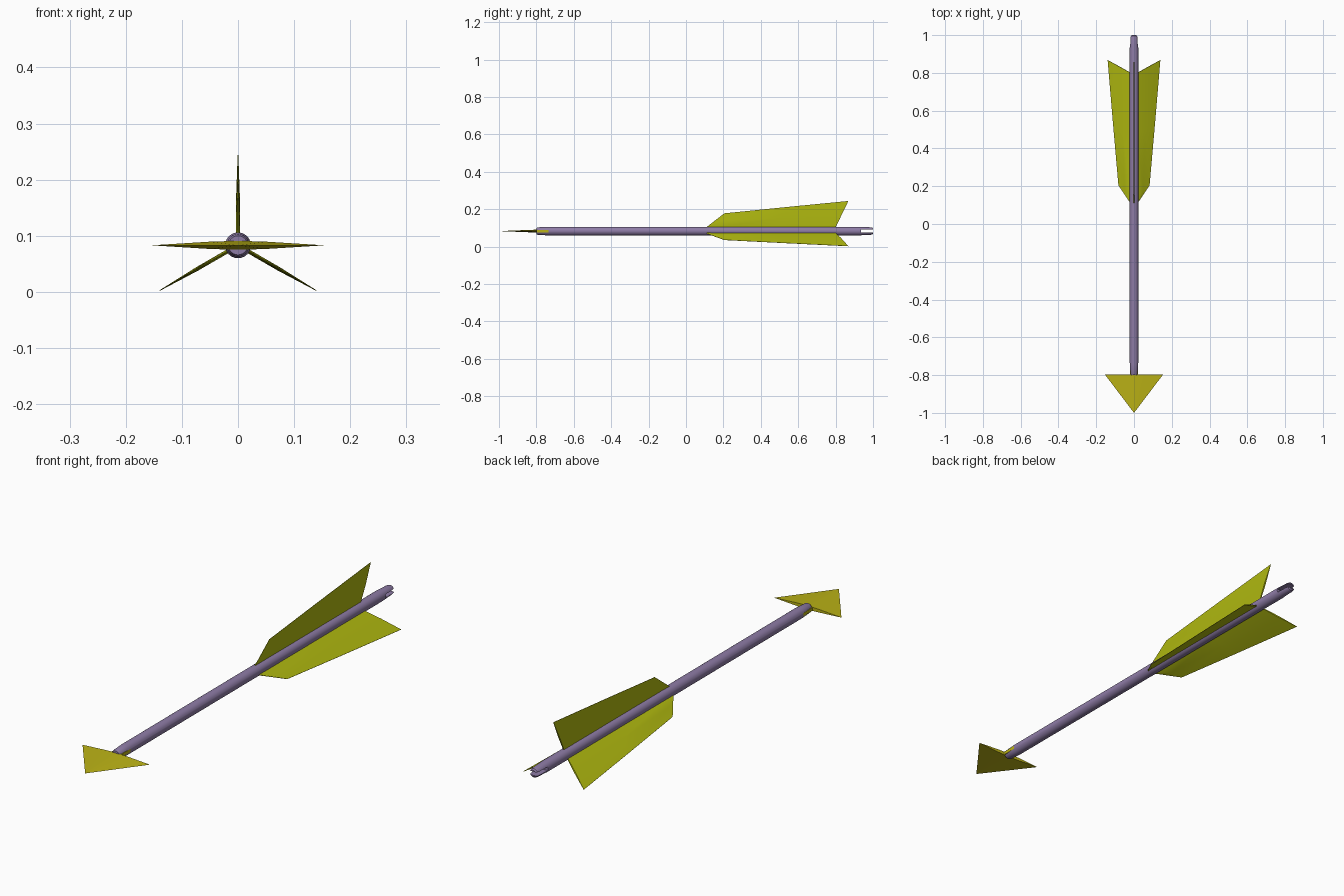
import bpy, bmesh, math
from mathutils import Matrix, Vector

if "Cube" in bpy.data.objects:
    bpy.data.objects.remove(bpy.data.objects["Cube"])

AXIS_Z = 0.083


def material(name, color):
    m = bpy.data.materials.new(name)
    m.diffuse_color = (*color, 1)
    m.use_nodes = True
    m.node_tree.nodes["Principled BSDF"].inputs["Base Color"].default_value = m.diffuse_color
    return m


def make_object(name, bm, mat=None):
    bmesh.ops.recalc_face_normals(bm, faces=bm.faces)
    mesh = bpy.data.meshes.new(name)
    bm.to_mesh(mesh)
    bm.free()
    ob = bpy.data.objects.new(name, mesh)
    bpy.context.collection.objects.link(ob)
    ob.location.z = AXIS_Z
    if mat:
        mesh.materials.append(mat)
    return ob


def smooth(ob, angle):
    bpy.ops.object.select_all(action='DESELECT')
    bpy.context.view_layer.objects.active = ob
    ob.select_set(True)
    bpy.ops.object.shade_smooth_by_angle(angle=math.radians(angle))


def loft(bm, rings, cap=True):
    """Bridge equal-length closed rings of points and cap both ends."""
    loops = [[bm.verts.new(p) for p in ring] for ring in rings]
    n = len(loops[0])
    for a, b in zip(loops, loops[1:]):
        for i in range(n):
            j = (i + 1) % n
            bm.faces.new((a[i], a[j], b[j], b[i]))
    bm.faces.new(loops[0])
    bm.faces.new(loops[-1])


purple = material("shaft_purple", (0.27, 0.20, 0.38))
green = material("feather_green", (0.43, 0.48, 0.005))
yellow = material("head_yellow", (0.50, 0.45, 0.008))

# Shaft: turned profile with rounded, slightly tapered ends
profile = [(-0.80, 0.017), (-0.793, 0.020), (-0.74, 0.023), (0.925, 0.023),
           (0.95, 0.0215), (0.985, 0.0205), (0.996, 0.018), (1.0, 0.013)]
SIDES = 24
bm = bmesh.new()
loft(bm, [[(r * math.cos(math.tau * i / SIDES), y, r * math.sin(math.tau * i / SIDES))
           for i in range(SIDES)] for y, r in profile])
shaft = make_object("shaft", bm, purple)

# String nock at the rear and socket slot at the front
for name, y0, y1, h in (("nock_cutter", 0.935, 1.05, 0.0075),
                        ("socket_cutter", -0.85, -0.735, 0.0065)):
    bm = bmesh.new()
    bmesh.ops.create_cube(bm, size=1)
    bmesh.ops.scale(bm, verts=bm.verts, vec=(0.1, y1 - y0, 2 * h))
    bmesh.ops.translate(bm, verts=bm.verts, vec=(0, (y0 + y1) / 2, 0))
    cutter = make_object(name, bm)
    mod = shaft.modifiers.new(name, 'BOOLEAN')
    mod.operation, mod.solver, mod.object = 'DIFFERENCE', 'EXACT', cutter
    bpy.context.view_layer.objects.active = shaft
    bpy.ops.object.modifier_apply(modifier=name)
    bpy.data.objects.remove(cutter)
smooth(shaft, 35)

# Arrowhead: flat pointed blade, thick at the middle with sharp edges
bm = bmesh.new()
outline = [(-0.154, 0), (-0.05, 0.0065), (0, 0.008), (0.05, 0.0065),
           (0.154, 0), (0.05, -0.0065), (0, -0.008), (-0.05, -0.0065)]
base = [bm.verts.new((x, -0.797, z)) for x, z in outline]
tip = bm.verts.new((0, -1.0, 0))
for i in range(len(base)):
    bm.faces.new((base[i], base[(i + 1) % len(base)], tip))
bm.faces.new(base)
make_object("arrowhead", bm, yellow)

# Tang joining the head to the slotted shaft
bm = bmesh.new()
bmesh.ops.create_cube(bm, size=1)
bmesh.ops.scale(bm, verts=bm.verts, vec=(0.044, 0.066, 0.013))
bmesh.ops.translate(bm, verts=bm.verts, vec=(0, -0.768, 0))
make_object("arrowhead_tang", bm, yellow)

# Feathers: (inner y, outer y, inner radius, outer radius) along the shaft
stations = [(0.11, 0.113, 0.020, 0.024), (0.155, 0.205, 0.020, 0.095),
            (0.48, 0.53, 0.020, 0.128), (0.80, 0.868, 0.020, 0.161)]
for name, angle in (("top_feather", 0), ("right_feather", 120), ("left_feather", 240)):
    bm = bmesh.new()
    rings = []
    for yi, yo, ri, ro in stations:
        # Lens-shaped section: thin root, fuller middle, sharp outer edge
        side = [(0, 0.002), (0.45, 0.0035), (1, 0.0006)]
        section = side + [(t, -w) for t, w in reversed(side)]
        rings.append([(w, yi + (yo - yi) * t, ri + (ro - ri) * t) for t, w in section])
    loft(bm, rings)
    bmesh.ops.rotate(bm, verts=bm.verts, cent=Vector(),
                     matrix=Matrix.Rotation(math.radians(angle), 3, 'Y'))
    smooth(make_object(name, bm, green), 30)
